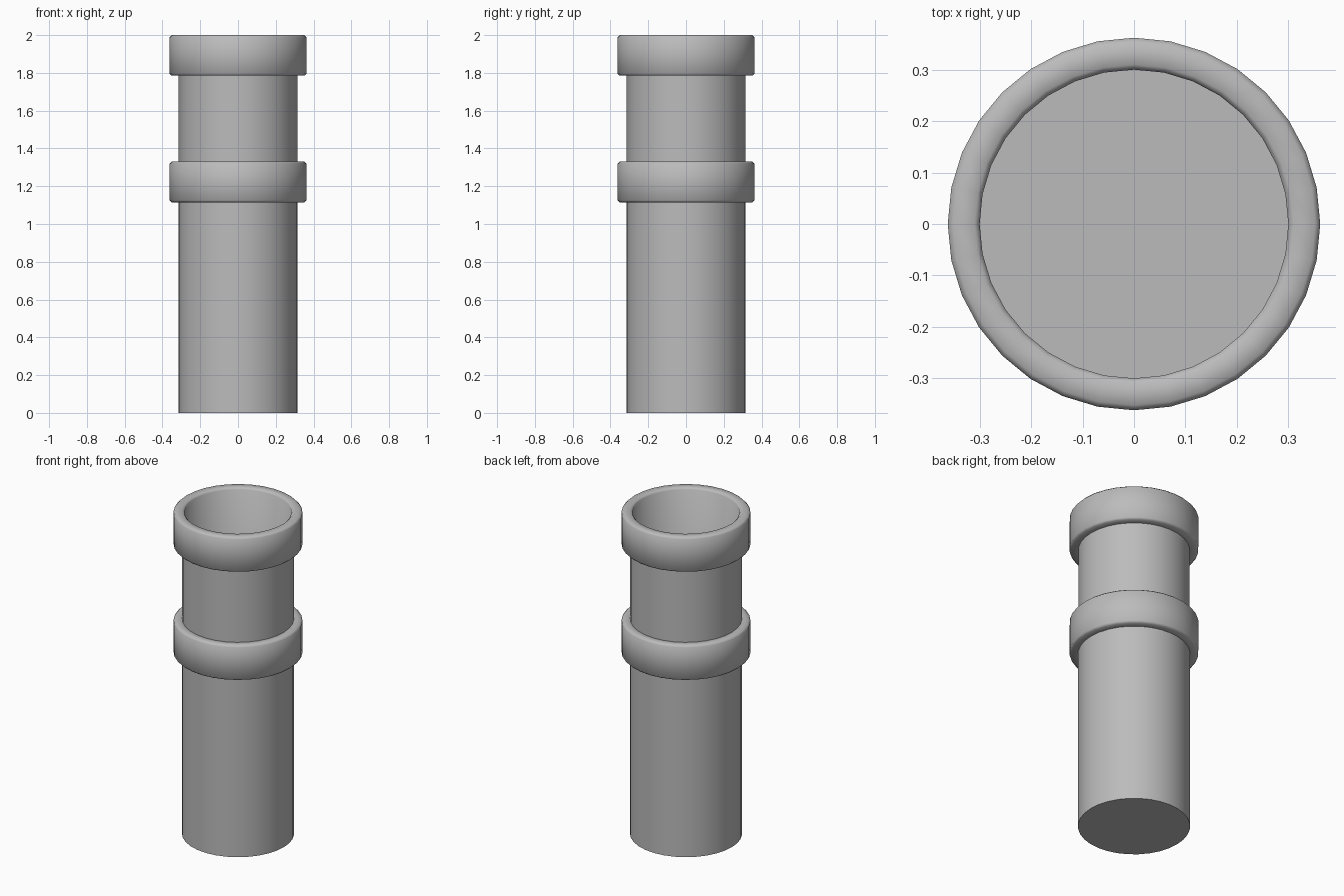
import bpy, bmesh
from math import pi, cos, sin, radians

cube = bpy.data.objects.get("Cube")
if cube:
    bpy.data.objects.remove(cube, do_unlink=True)

SIDES = 32
LENGTH = 1.33      # one pipe section
COLLAR = 0.215     # collar height
SHAFT_R, COLLAR_R, BORE_R = 0.315, 0.362, 0.30

grey = bpy.data.materials.new("pipe grey")
grey.use_nodes = True
colour = (0.5, 0.5, 0.5, 1)
grey.diffuse_color = colour
grey.node_tree.nodes["Principled BSDF"].inputs["Base Color"].default_value = colour


def lathe(name, profile, base_z):
    """Spin a (radius, height) profile around z and cap both ends."""
    bm = bmesh.new()
    rings = []
    for r, z in profile:
        rings.append([bm.verts.new((r * cos(2 * pi * i / SIDES), r * sin(2 * pi * i / SIDES), z))
                      for i in range(SIDES)])
    for low, high in zip(rings, rings[1:]):
        for i in range(SIDES):
            j = (i + 1) % SIDES
            bm.faces.new((low[i], low[j], high[j], high[i]))
    bm.faces.new(rings[0][::-1])
    bm.faces.new(rings[-1])
    mesh = bpy.data.meshes.new(name)
    bm.to_mesh(mesh)
    bm.free()
    mesh.materials.append(grey)
    obj = bpy.data.objects.new(name, mesh)
    obj.location.z = base_z
    bpy.context.collection.objects.link(obj)
    bpy.ops.object.select_all(action='DESELECT')
    obj.select_set(True)
    bpy.context.view_layer.objects.active = obj
    bpy.ops.object.shade_smooth_by_angle(angle=radians(50))
    return obj


def pipe_section(name, base_z, shaft_r):
    """Closed-bottom pipe with a flared socket collar on top."""
    b = 0.01  # softened collar edges
    under = LENGTH - COLLAR
    lathe(name, [
        (shaft_r, 0), (shaft_r, under),
        (COLLAR_R - b, under), (COLLAR_R, under + b),
        (COLLAR_R, LENGTH - b), (COLLAR_R - b, LENGTH),
        (BORE_R + b, LENGTH), (BORE_R, LENGTH - b),
        (BORE_R, 0.02),
    ], base_z)


# The upper section slots into the socket of the lower one
pipe_section("lower_pipe", 0, SHAFT_R)
pipe_section("upper_pipe", 2 - LENGTH, SHAFT_R - 0.001)
